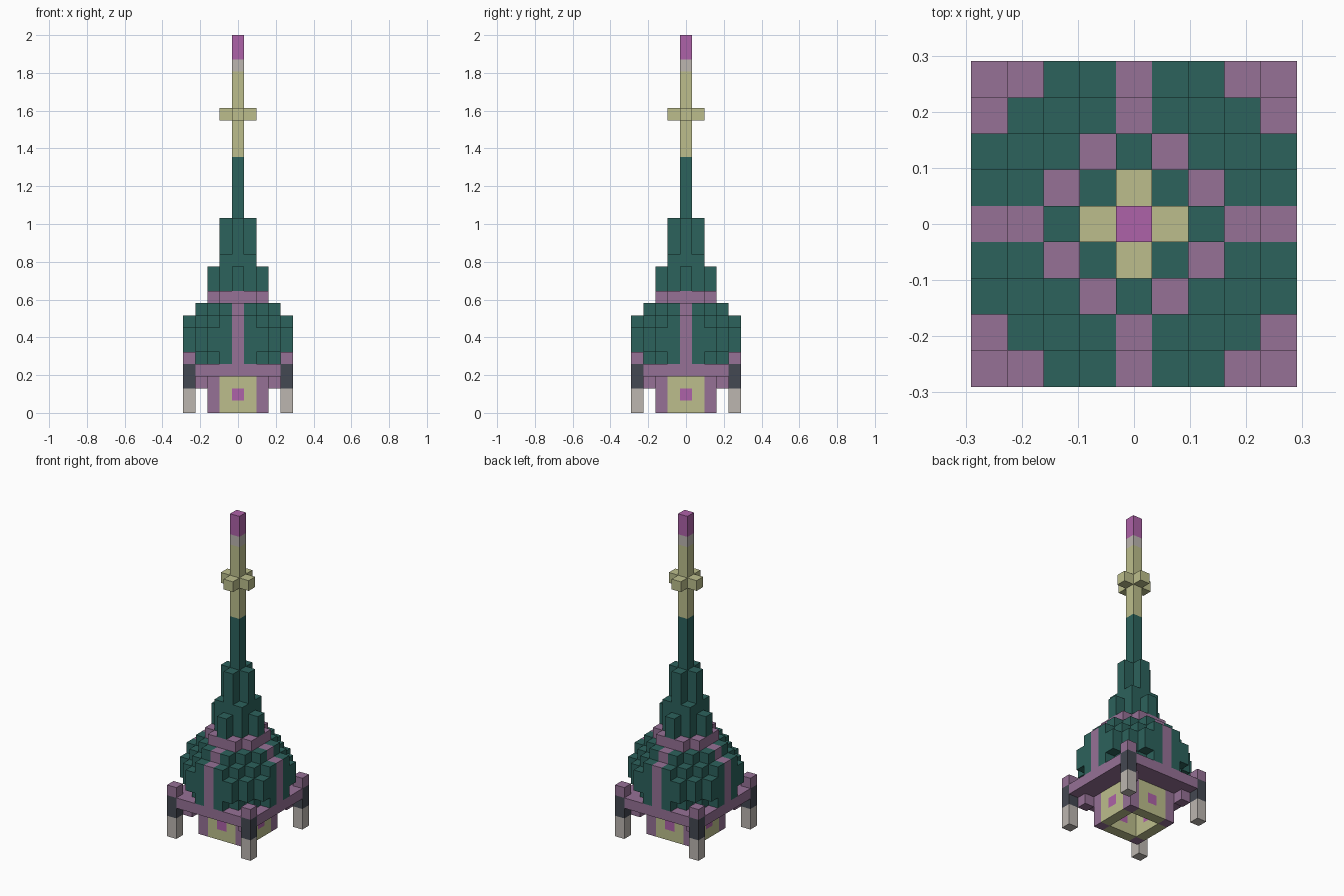
import bpy, bmesh
from mathutils import Vector

cube = bpy.data.objects.get("Cube")
if cube:
    bpy.data.objects.remove(cube, do_unlink=True)

LEVELS = 31
U = 2 / LEVELS          # edge of one block


def material(name, rgb):
    lin = [((c / 255 + 0.055) / 1.055) ** 2.4 for c in rgb] + [1]
    m = bpy.data.materials.new(name)
    m.use_nodes = True
    m.diffuse_color = lin
    bsdf = m.node_tree.nodes["Principled BSDF"]
    bsdf.inputs["Base Color"].default_value = lin
    bsdf.inputs["Roughness"].default_value = 0.9
    return m


green = material("dark teal", (44, 98, 92))
mauve = material("dusty mauve", (150, 113, 150))
cream = material("pale olive", (188, 190, 140))
pink = material("orchid pink", (174, 98, 168))
grey = material("warm grey", (188, 182, 176))
slate = material("slate", (68, 72, 82))

blocks = {}             # block position -> part name
part_material = {}


def column(part, mat, x, y, low, high):
    """Stack blocks at (x, y), repeated in all eight symmetric places."""
    part_material[part] = mat
    for a, b in ((x, y), (y, x)):
        for sx in (-1, 1):
            for sy in (-1, 1):
                for z in range(low, high):
                    blocks[(a * sx, b * sy, z)] = part


# Hollow ground room with windows and corner pillars
for i in range(2):
    column("room_walls", cream, 2, i, 0, 3)
column("room_windows", pink, 2, 0, 1, 2)
column("room_pillars", mauve, 2, 2, 0, 3)

# Platform, its corner brackets and the four legs
for x in range(5):
    for y in range(x + 1):
        column("platform", mauve, x, y, 3, 4)
column("leg_brackets", mauve, 3, 3, 2, 3)
column("leg_feet", grey, 4, 4, 0, 2)
column("leg_shafts", slate, 4, 4, 2, 4)
column("leg_caps", mauve, 4, 4, 4, 5)

# Stepped dome: (x, y, bottom, top)
for x, y, low, high in ((2, 0, 4, 9), (2, 1, 4, 9), (2, 2, 4, 9), (3, 1, 4, 9),
                        (3, 2, 4, 8), (4, 1, 4, 8), (3, 3, 5, 7), (4, 2, 5, 7)):
    column("dome", green, x, y, low, high)
column("dome_ribs", mauve, 3, 0, 4, 9)
column("dome_ribs", mauve, 4, 0, 4, 8)

# Collar and the tapering spire
for i in range(2):
    column("collar", mauve, 2, i, 9, 10)
column("spire", green, 2, 0, 10, 12)
column("spire", green, 1, 1, 4, 13)
column("spire", green, 1, 0, 4, 16)
column("spire", green, 0, 0, 4, 21)

# Mast with crosspiece and tip
column("mast", cream, 0, 0, 21, 28)
column("mast_cross", cream, 1, 0, 24, 25)
column("mast_band", grey, 0, 0, 28, 29)
column("mast_tip", pink, 0, 0, 29, LEVELS)

AXES = [Vector(v) for v in ((1, 0, 0), (0, 1, 0), (0, 0, 1))]


def build(part):
    """Make one mesh from the outward faces of a part's blocks."""
    bm = bmesh.new()
    for pos in [p for p, owner in blocks.items() if owner == part]:
        centre = Vector(pos) + Vector((0, 0, 0.5))
        for i in range(3):
            for sign in (-1, 1):
                n = AXES[i] * sign
                if tuple(int(c) for c in Vector(pos) + n) in blocks:
                    continue
                u, v = AXES[(i + 1) % 3], AXES[(i + 2) % 3] * sign
                mid = centre + n / 2
                corners = (-u - v, u - v, u + v, v - u)
                bm.faces.new([bm.verts.new((mid + c / 2) * U) for c in corners])
    bmesh.ops.remove_doubles(bm, verts=bm.verts, dist=U / 100)
    bmesh.ops.dissolve_limit(bm, angle_limit=0.01, verts=bm.verts, edges=bm.edges)
    mesh = bpy.data.meshes.new(part)
    bm.to_mesh(mesh)
    bm.free()
    mesh.materials.append(part_material[part])
    bpy.context.collection.objects.link(bpy.data.objects.new(part, mesh))


for name in part_material:
    build(name)
